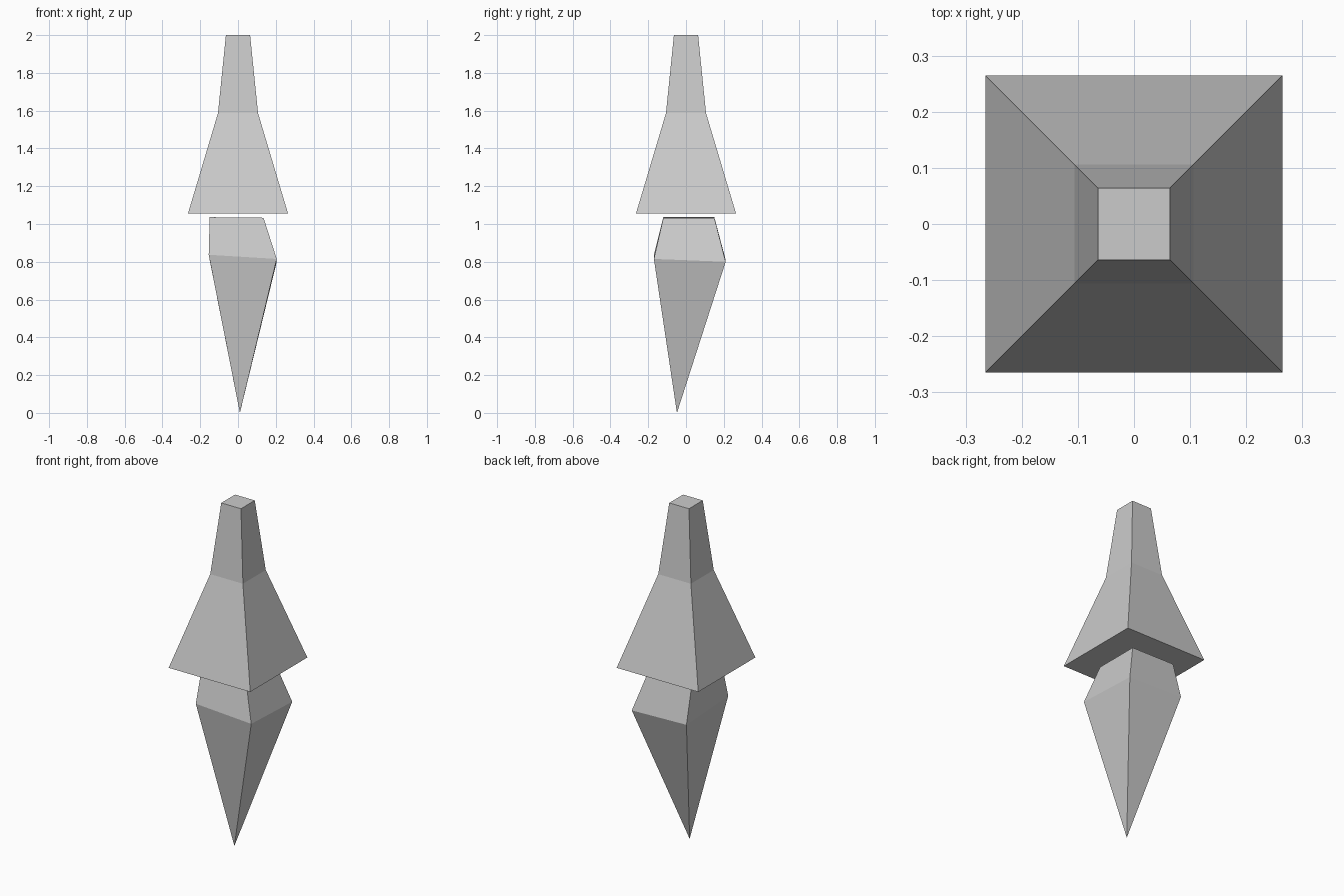
import bpy

if "Cube" in bpy.data.objects:
    bpy.data.objects.remove(bpy.data.objects["Cube"])


def square(h, z):
    return [(-h, -h, z), (h, -h, z), (h, h, z), (-h, h, z)]


def loft(name, rings, tip=None):
    """Skin four-sided rings from bottom to top; start from a point if tip is given."""
    verts = [v for ring in rings for v in ring]
    faces = [tuple(range(len(verts) - 4, len(verts)))]
    for r in range(len(rings) - 1):
        for i in range(4):
            a, b = r * 4 + i, r * 4 + (i + 1) % 4
            faces.append((a, b, b + 4, a + 4))
    if tip:
        t = len(verts)
        verts.append(tip)
        faces += [(t, (i + 1) % 4, i) for i in range(4)]
    else:
        faces.append((3, 2, 1, 0))
    mesh = bpy.data.meshes.new(name)
    mesh.from_pydata(verts, [], faces)
    obj = bpy.data.objects.new(name, mesh)
    bpy.context.collection.objects.link(obj)
    return obj


# Upper part: flared square skirt narrowing into a stem
loft("upper_flare", [square(0.265, 1.055), square(0.106, 1.587), square(0.064, 2.0)])

# Lower part: slightly skewed spike with a tapered shoulder
shoulder = [(-0.155, -0.17, 0.837), (0.205, -0.17, 0.815),
            (0.205, 0.21, 0.80), (-0.15, 0.21, 0.81)]
collar = [(-0.15, -0.12, 1.036), (0.135, -0.12, 1.033),
          (0.135, 0.15, 1.033), (-0.145, 0.15, 1.036)]
loft("lower_spike", [shoulder, collar], tip=(0.01, -0.048, 0.0))
